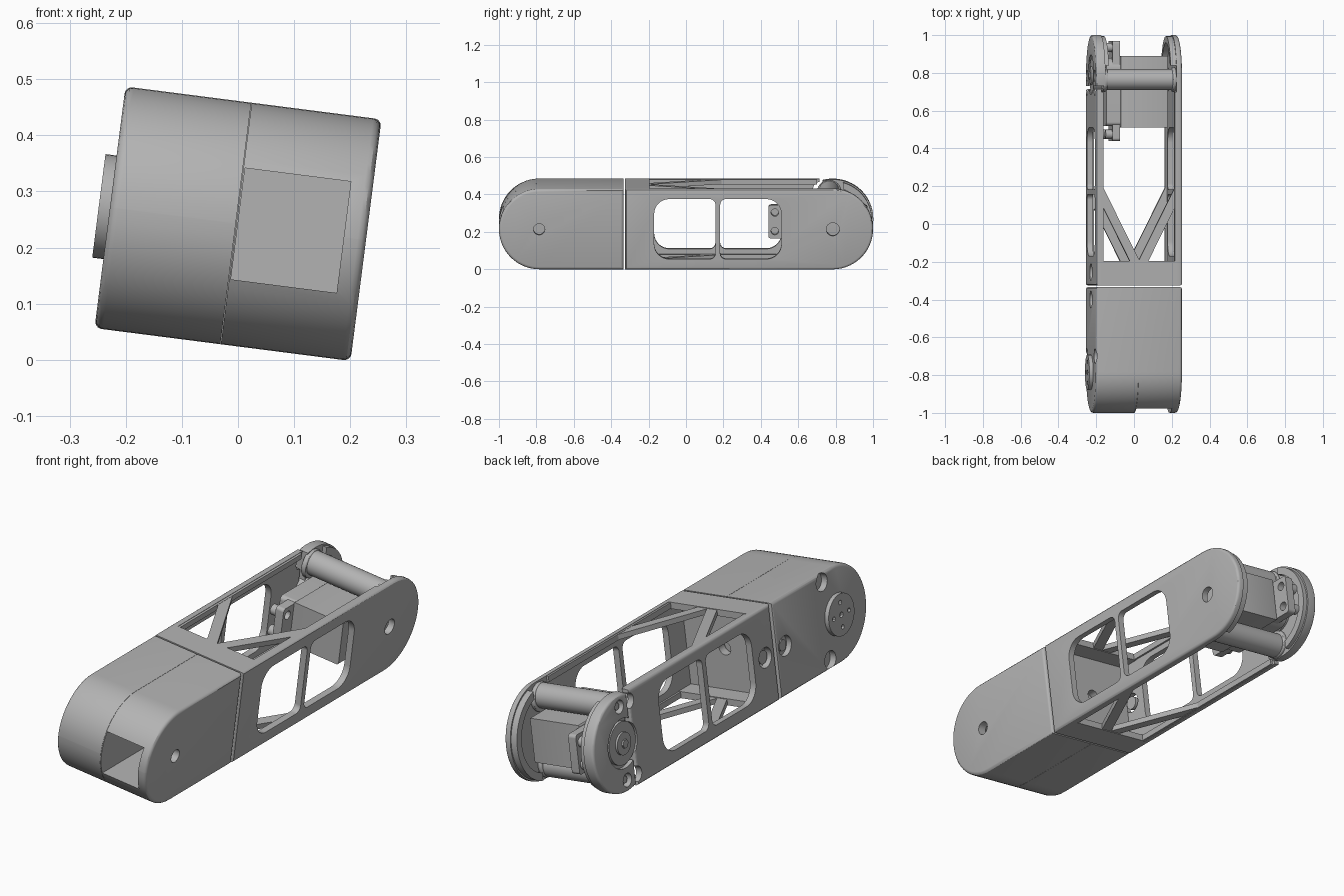
import bpy, bmesh, math
from mathutils import Matrix

if "Cube" in bpy.data.objects:
    bpy.data.objects.remove(bpy.data.objects["Cube"])

grey = bpy.data.materials.new("mid grey")
grey.use_nodes = True
grey.diffuse_color = (0.45, 0.45, 0.45, 1)
grey.node_tree.nodes["Principled BSDF"].inputs["Base Color"].default_value = (0.45, 0.45, 0.45, 1)

R = 0.217      # half height, also the end radius
W = 0.23       # half width
PIVOT = 0.785  # distance of both joint axes from the middle
T = 0.03       # wall thickness
parts = []


def circle(a, b, r, n=40):
    return [(a + r * math.cos(2 * math.pi * i / n), b + r * math.sin(2 * math.pi * i / n)) for i in range(n)]


def rounded(a0, a1, b0, b1, r0=0.0, r1=0.0, n=14):
    """Rectangle with corner radius r0 at the a0 end and r1 at the a1 end."""
    pts = []
    for k, (a, b, r) in enumerate([(a1 - r1, b1 - r1, r1), (a0 + r0, b1 - r0, r0),
                                   (a0 + r0, b0 + r0, r0), (a1 - r1, b0 + r1, r1)]):
        steps = n if r else 0
        for i in range(steps + 1):
            t = math.pi / 2 * (k + (i / n if r else 0))
            pts.append((a + r * math.cos(t), b + r * math.sin(t)))
    return pts


def prism(name, pts, c0, c1, axis="X", bevel=0.0, bevel_at=(), keep=True):
    """Extrude a profile along an axis; bevel the rims at the given ends."""
    place = {"X": lambda a, b, c: (c, a, b), "Y": lambda a, b, c: (a, c, b),
             "Z": lambda a, b, c: (a, b, c)}[axis]
    bm = bmesh.new()
    low = [bm.verts.new(place(a, b, c0)) for a, b in pts]
    high = [bm.verts.new(place(a, b, c1)) for a, b in pts]
    bm.faces.new(low)
    bm.faces.new(high)
    for i in range(len(pts)):
        j = (i + 1) % len(pts)
        bm.faces.new((low[i], low[j], high[j], high[i]))
    bmesh.ops.remove_doubles(bm, verts=bm.verts, dist=1e-5)
    bmesh.ops.recalc_face_normals(bm, faces=bm.faces)
    if bevel:
        k = "XYZ".index(axis)
        rim = [e for e in bm.edges if any(all(abs(v.co[k] - c) < 1e-5 for v in e.verts) for c in bevel_at)]
        bmesh.ops.bevel(bm, geom=rim, offset=bevel, segments=3, profile=0.5, affect="EDGES")
    mesh = bpy.data.meshes.new(name)
    bm.to_mesh(mesh)
    bm.free()
    mesh.materials.append(grey)
    obj = bpy.data.objects.new(name, mesh)
    bpy.context.collection.objects.link(obj)
    if keep:
        parts.append(obj)
    return obj


def cut(target, pts, c0, c1, axis="X"):
    """Subtract a prism from a part."""
    tool = prism("cutter", pts, c0, c1, axis, keep=False)
    tool.hide_render = True
    mod = target.modifiers.new("cut", "BOOLEAN")
    mod.operation, mod.solver, mod.object = "DIFFERENCE", "EXACT", tool
    bpy.context.view_layer.objects.active = target
    bpy.ops.object.modifier_apply(modifier=mod.name)
    bpy.data.objects.remove(tool)


# Closed front housing in two halves, with a pocket behind the front opening
END = R - 0.0005
front = rounded(-1, -0.333, -R, R, END, 0)
right_shell = prism("right_housing", front, -W, -0.004, bevel=0.015, bevel_at=(-W,))
left_shell = prism("left_housing", front, -0.003, W, bevel=0.015, bevel_at=(W,))
cut(left_shell, rounded(-1.1, -0.4, -0.1, 0.1), 0.0, 0.19)
cut(left_shell, circle(-PIVOT, 0, 0.03), 0.15, 0.3)
for s in (-1, 1):
    cut(right_shell, circle(-0.7, s * 0.175, 0.04), -0.3, -W + 0.03)
cut(right_shell, circle(-0.4, 0, 0.045), -0.3, -W + 0.025)
prism("housing_screw", circle(-0.4, 0, 0.025), -W + 0.012, -W + 0.03)

# Round output horn on the right face
horn = prism("output_horn", circle(-PIVOT, 0, 0.093), -0.25, -W + 0.01)
for i in range(4):
    t = math.pi / 2 * i
    cut(horn, circle(-PIVOT + 0.055 * math.cos(t), 0.055 * math.sin(t), 0.01, 12), -0.3, -0.238)
cut(horn, circle(-PIVOT, 0, 0.012, 12), -0.3, -0.238)

# Side plates of the open frame, each with two windows
left_plate = prism("left_side_plate", rounded(-0.325, 1, -R, R, 0, END), W - T, W, bevel=0.012, bevel_at=(W,))
right_plate = prism("right_side_plate", rounded(-0.325, 0.715, -R, R), -W, -W + T, bevel=0.012, bevel_at=(-W,))
for plate, x in ((left_plate, W), (right_plate, -W)):
    cut(plate, rounded(-0.17, 0.157, -0.16, 0.163, 0.08, 0.03), x - 0.1, x + 0.1)
    cut(plate, rounded(0.183, 0.51, -0.16, 0.163, 0.03, 0.08), x - 0.1, x + 0.1)
cut(left_plate, circle(PIVOT, 0, 0.035), 0.1, 0.3)
cut(right_plate, circle(-0.255, 0, 0.045), -0.3, -0.1)
prism("frame_screw", circle(-0.255, 0, 0.03), -W + 0.012, -W + T)
cut(right_plate, circle(PIVOT, 0, 0.1), -0.3, -0.1)
for s in (-1, 1):
    cut(right_plate, circle(0.715, s * 0.165, 0.035), -0.3, -0.1)

# Bulkhead where the frame meets the housing
bulkhead = prism("bulkhead", rounded(-W + T, W - T, -R + 0.01, R - 0.01), -0.325, -0.285, "Y")
cut(bulkhead, circle(0, 0, 0.03), -0.4, -0.2, "Y")

# Top and bottom decks with V braces and crossbars
for s, side in ((1, "top"), (-1, "bottom")):
    z0, z1 = sorted((s * (R - T), s * R))
    inner = W - T + 0.002
    prism(side + "_deck", rounded(-inner, inner, -0.325, -0.195), z0, z1, "Z")
    for m, hand in ((1, "left"), (-1, "right")):
        brace = [(0, -0.225), (m * 0.035, -0.225), (m * 0.21, 0.125), (m * 0.21, 0.19), (m * 0.19, 0.19), (0, -0.19)]
        prism(side + "_" + hand + "_brace", brace, z0 + 0.003, z1 - 0.003, "Z")
        # Corner gusset beside the deck
        prism(side + "_" + hand + "_rail", rounded(min(m * 0.19, m * 0.205), max(m * 0.19, m * 0.205), -0.2, 0.7),
              z0 + 0.002, z1 - 0.002, "Z")
    prism(side + "_crossbar", circle(0.765, s * 0.155, 0.055), -0.19, W - T + 0.002)
    for x0, x1 in ((-0.19, -0.165), (0.18, 0.202)):
        prism(side + "_bar_collar", circle(0.765, s * 0.148, 0.065), x0, x1, bevel=0.008, bevel_at=(x0, x1))

# Round end cap on the right, with its motor horn
cap = prism("right_end_cap", circle(PIVOT, 0, END, 64), -W, -0.18, bevel=0.012, bevel_at=(-W,))
cut(cap, rounded(0.5, 0.73, -0.3, 0.3), -0.3, -0.1)
cut(cap, circle(PIVOT, 0, 0.11), -0.3, -W + 0.02)
for s in (-1, 1):
    cut(cap, circle(PIVOT, s * 0.165, 0.03), -0.3, -W + 0.03)
    prism("cap_screw", circle(PIVOT, s * 0.165, 0.016, 16), -W + 0.012, -0.195)
prism("motor_horn", circle(PIVOT, 0, 0.095), -0.225, -0.17)
prism("motor_hub", circle(PIVOT, 0, 0.05), -0.235, -0.2)
prism("motor_screw", circle(PIVOT, 0, 0.02, 6), -0.243, -0.2)

# Inner stiffening rims around both ends
for name, x0, x1 in (("left_end_rim", 0.17, W - T + 0.002), ("right_end_rim", -0.182, -0.16)):
    rim = prism(name, circle(PIVOT, 0, R - 0.008, 64), x0, x1)
    cut(rim, circle(PIVOT, 0, 0.175, 64), 0.3 if x0 > 0 else 0, 0 if x0 > 0 else -0.3)
    cut(rim, rounded(0.4, 0.84, -0.3, 0.3), -0.3, 0.3)

# Motor with mounting ears
prism("motor_body", rounded(0.51, 0.89, -0.1, 0.1), -0.085, 0.17, bevel=0.008, bevel_at=(-0.085, 0.17))
prism("motor_gearbox", rounded(0.52, 0.88, -0.095, 0.095, 0.02, 0.06), -0.16, -0.08)
ears = prism("motor_ears", rounded(0.44, 0.97, -0.09, 0.09, 0.015, 0.015), -0.125, -0.085)
for y in (0.475, 0.935):
    for z in (-0.05, 0.05):
        cut(ears, circle(y, z, 0.02, 20), -0.2, 0)
        prism("ear_bolt", circle(y, z, 0.024, 20), -0.16, -0.124)

# Lean the whole arm sideways and set it on the ground
lean = Matrix.Translation((0, 0, 0.2425)) @ Matrix.Rotation(math.radians(7.3), 4, "Y")
bpy.ops.object.select_all(action="DESELECT")
for obj in parts:
    obj.data.transform(lean)
    obj.select_set(True)
bpy.context.view_layer.objects.active = parts[0]
bpy.ops.object.shade_smooth_by_angle(angle=math.radians(30))
